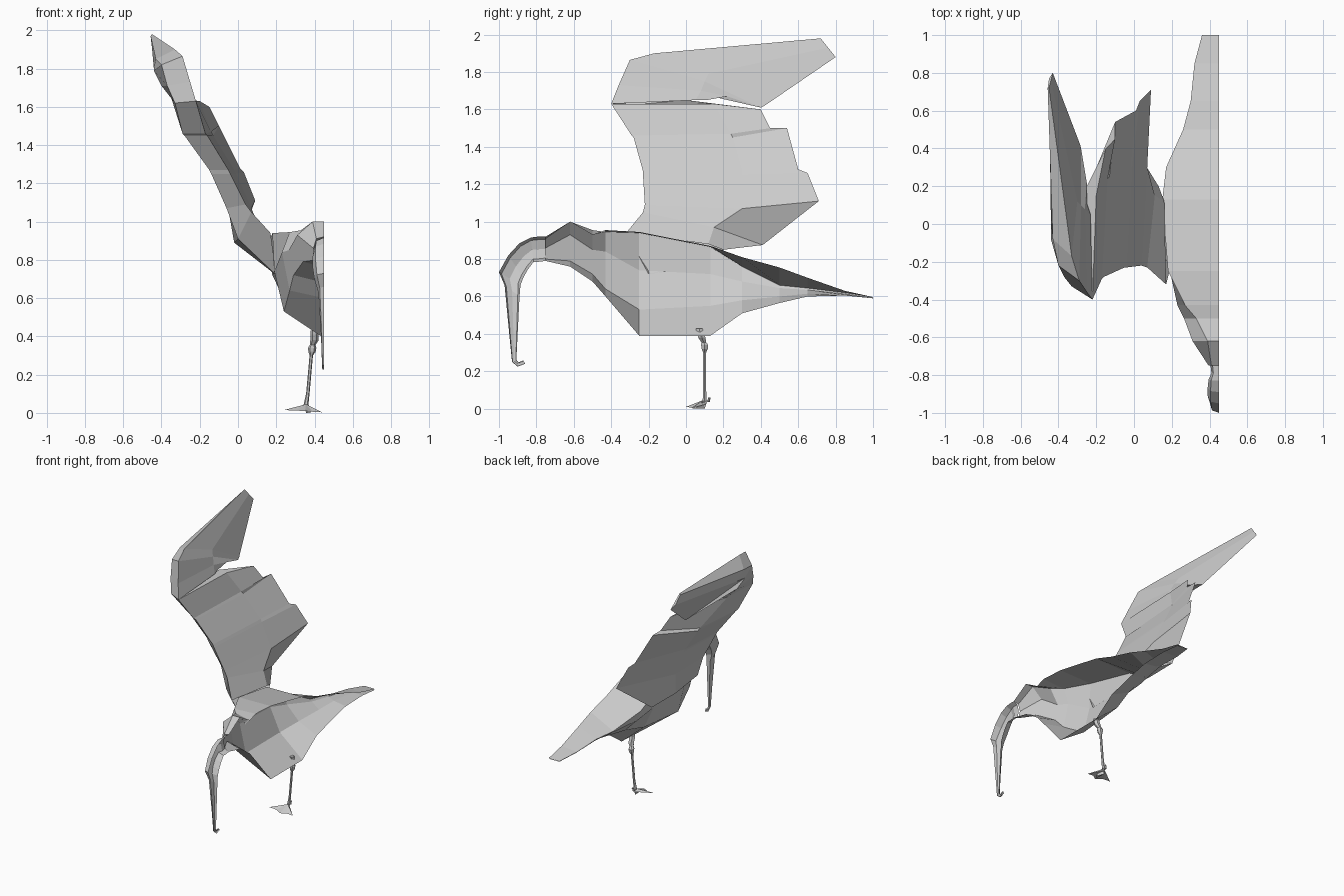
import bpy, bmesh, math
from mathutils import Vector

MID = 0.45  # open centre plane of the half model


def loft(name, rings, closed=False, cap_start=False, cap_end=False):
    """Skin a list of equal-length point rings with flat faces."""
    bm = bmesh.new()
    vr = [[bm.verts.new(p) for p in r] for r in rings]
    n = len(rings[0])
    for a, b in zip(vr, vr[1:]):
        for i in range(n if closed else n - 1):
            j = (i + 1) % n
            bm.faces.new((a[i], a[j], b[j], b[i]))
    if cap_start:
        bm.faces.new(vr[0])
    if cap_end:
        bm.faces.new(vr[-1])
    bmesh.ops.remove_doubles(bm, verts=bm.verts, dist=0.0005)
    bmesh.ops.recalc_face_normals(bm, faces=bm.faces)
    me = bpy.data.meshes.new(name)
    bm.to_mesh(me)
    bm.free()
    ob = bpy.data.objects.new(name, me)
    bpy.context.collection.objects.link(ob)
    return ob


def tube(name, stations, sides=6):
    """Upright tube through (x, y, z, radius) stations."""
    rings = [[(x + r * math.cos(2 * math.pi * k / sides),
               y + r * math.sin(2 * math.pi * k / sides), z)
              for k in range(sides)] for x, y, z, r in stations]
    return loft(name, rings, True, True, True)


# Body and tail: y, top z, shoulder (x, z), side (x, z), low flank (x, z), belly z
body = [
    (-0.75, .92, (.41, .91), (.395, .86), (.41, .80), .79),
    (-0.62, 1.0, (.39, 1.0), (.31, .93), (.34, .79), .76),
    (-0.50, .93, (.33, .955), (.265, .85), (.29, .72), .68),
    (-0.43, .955, (.27, .945), (.23, .84), (.27, .64), .60),
    (-0.25, .945, (.18, .94), (.19, .74), (.24, .53), .39),
    (0.13, .87, (.15, .865), (.18, .72), (.26, .55), .39),
    (0.30, .81, (.17, .76), (.20, .68), (.30, .58), .51),
    (0.50, .755, (.26, .66), (.27, .645), (.33, .60), .565),
    (0.65, .70, (.30, .645), (.305, .635), (.35, .615), .60),
    (0.85, .63, (.32, .62), (.325, .613), (.37, .608), .605),
    (1.00, .597, (.36, .597), (.362, .592), (.39, .591), .59),
]
loft("body_and_tail", [[(MID, y, t), (s[0], y, s[1]), (m[0], y, m[1]),
                        (l[0], y, l[1]), (MID, y, b)]
                       for y, t, s, m, l, b in body])

# Head and drooping hooked bill: outer y, z, inner y, z, half width
head = [
    (-.75, .92, -.75, .79, .045), (-.79, .92, -.79, .785, .04),
    (-.83, .915, -.815, .785, .055), (-.89, .885, -.845, .745, .06),
    (-.95, .82, -.87, .70, .06), (-1.0, .73, -.885, .66, .05),
    (-.97, .66, -.89, .60, .03), (-.945, .40, -.90, .40, .016),
    (-.93, .25, -.907, .26, .011), (-.90, .225, -.895, .248, .011),
    (-.86, .24, -.87, .258, .008),
]
rings = []
for oy, oz, iy, iz, w in head:
    o, i = Vector((MID, oy, oz)), Vector((MID, iy, iz))
    side = Vector((-w, 0, 0))
    rings.append([o, o.lerp(i, .12) + side * .75, o.lerp(i, .5) + side,
                  o.lerp(i, .88) + side * .75, i])
loft("head_and_bill", rings)

# Inner wing: leading inner, leading outer, underside, trailing edge, top side
arm = [
    [(.17, -.32, .94), (.20, -.20, .72), (.16, .10, .76), (.13, .20, .85), (.16, .12, .88)],
    [(.07, -.23, 1.05), (.0, -.14, .91), (-.02, .15, .89), (.0, .41, .875), (.11, .15, .97)],
    [(.04, -.22, 1.09), (-.06, -.12, 1.07), (-.05, .20, 1.06), (.09, .71, 1.11), (.07, .30, 1.07)],
    [(-.04, -.23, 1.25), (-.14, -.16, 1.25), (-.12, .20, 1.25), (.03, .65, 1.26), (-.01, .30, 1.25)],
    [(-.05, -.23, 1.27), (-.15, -.16, 1.27), (-.13, .20, 1.27), (.01, .60, 1.28), (-.02, .30, 1.27)],
    [(-.16, -.28, 1.45), (-.28, -.20, 1.45), (-.24, .20, 1.44), (-.10, .54, 1.50), (-.13, .25, 1.45)],
    [(-.17, -.29, 1.46), (-.29, -.21, 1.46), (-.25, .19, 1.46), (-.10, .45, 1.50), (-.14, .24, 1.47)],
    [(-.22, -.40, 1.63), (-.33, -.33, 1.62), (-.35, .0, 1.65), (-.15, .40, 1.60), (-.20, .15, 1.63)],
]
loft("inner_wing", arm, True, False, True)

# Outer wing with long swept flight feathers
hand = [
    arm[-1][:3] + [(-.25, .11, 1.65), (-.23, .05, 1.65)],
    [(-.25, -.36, 1.73), (-.37, -.28, 1.71), (-.40, -.04, 1.71), (-.25, .22, 1.67), (-.26, .08, 1.70)],
    [(-.29, -.30, 1.865), (-.40, -.22, 1.82), (-.44, -.08, 1.79), (-.28, .40, 1.61), (-.28, .10, 1.75)],
    [(-.33, -.17, 1.90), (-.43, -.08, 1.85), (-.44, .02, 1.80), (-.285, .42, 1.62), (-.30, .12, 1.79)],
    [(-.45, .72, 1.98), (-.457, .72, 1.97), (-.45, .77, 1.91), (-.43, .80, 1.88), (-.44, .76, 1.93)],
]
loft("outer_wing", hand, True, False, True)

# Leg with a knobbed joint
tube("leg", [(.40, .07, .43, .02), (.40, .075, .41, .022), (.40, .085, .38, .022),
             (.39, .095, .355, .015), (.388, .10, .34, .022), (.387, .10, .32, .019),
             (.383, .10, .30, .009), (.365, .10, .10, .009), (.355, .10, .04, .013)])

# Webbed foot: ankle fanned to toe tips
toes = [(.24, .03, .015), (.30, .03, .012), (.35, .0, .01), (.39, .03, .006), (.44, .03, .003)]
loft("webbed_foot", [[(.355, .09, .045), t, (.355, .11, .025)] for t in toes],
     True, True, True)
sole = [(.355, .10, .0), (.36, .03, .0), (.38, .05, .0)]
loft("foot_pad", [[(.35, .09, .04), (.36, .115, .045), (.37, .09, .04)], sole], True, True, True)
tube("hind_toe", [(.355, .12, .035, .008), (.36, .125, .06, .006)], 4)
